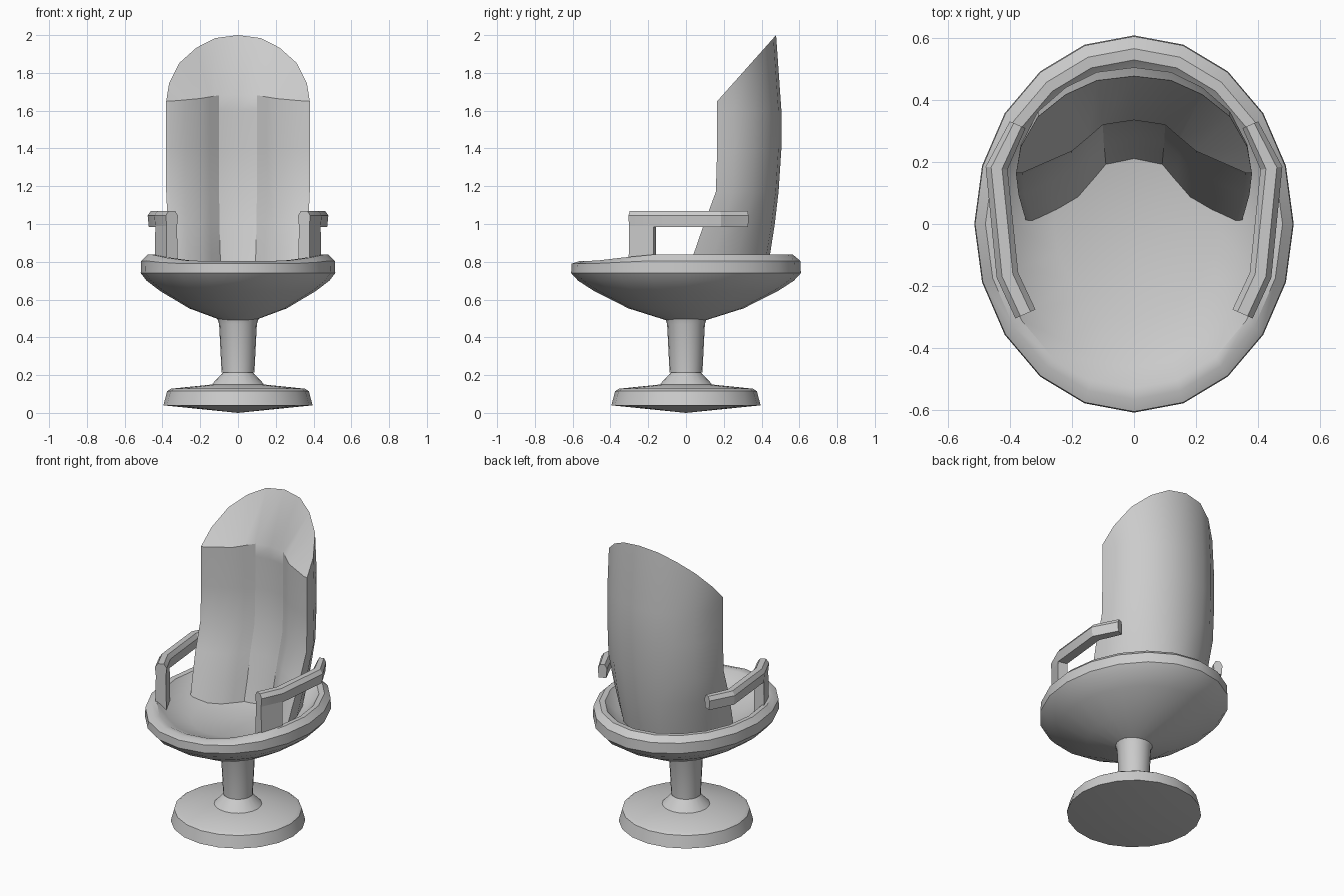
import bpy, bmesh, math

if "Cube" in bpy.data.objects:
    bpy.data.objects.remove(bpy.data.objects["Cube"])


def finish(name, verts, faces, angle=35):
    me = bpy.data.meshes.new(name)
    me.from_pydata(verts, [], faces)
    bm = bmesh.new()
    bm.from_mesh(me)
    bmesh.ops.remove_doubles(bm, verts=bm.verts, dist=0.0005)
    bmesh.ops.recalc_face_normals(bm, faces=bm.faces)
    bm.to_mesh(me)
    bm.free()
    ob = bpy.data.objects.new(name, me)
    bpy.context.collection.objects.link(ob)
    bpy.ops.object.select_all(action='DESELECT')
    ob.select_set(True)
    bpy.context.view_layer.objects.active = ob
    bpy.ops.object.shade_smooth_by_angle(angle=math.radians(angle))
    return ob


def loft(rings, caps=True):
    """Vertices and faces joining closed rings of equal length."""
    n = len(rings[0])
    verts = [p for r in rings for p in r]
    faces = [(k * n + i, k * n + (i + 1) % n, (k + 1) * n + (i + 1) % n, (k + 1) * n + i)
             for k in range(len(rings) - 1) for i in range(n)]
    if caps:
        faces += [tuple(range(n))[::-1], tuple(range(len(verts) - n, len(verts)))]
    return verts, faces


def ellipse(rx, ry, z, n=20):
    return [(rx * math.cos(2 * math.pi * i / n), ry * math.sin(2 * math.pi * i / n), z)
            for i in range(n)]


# Pedestal: disc foot, cone collar and column
profile = [(0, 0), (.395, .04), (.375, .115), (.355, .128), (.14, .15), (.08, .213),
           (.087, .215), (.1, .47), (.11, .5), (0, .5)]
finish("pedestal", *loft([ellipse(r, r, z) for r, z in profile], False))

# Seat: oval dish with a raised rim that dips at the front
profile = [(0, .465), (.18, .492), (.5, .553), (.8, .645), (.94, .7), (1, .74), (.995, .805),
           (.93, .838), (.87, .835), (.76, .77), (.5, .715), (0, .7)]
rings = []
for f, z in profile:
    ring = ellipse(.515 * f, .608 * f, z)
    if z > .8:
        ring = [(x, y, zz - (.015 if f > .95 else .035) * min(1, max(0, (-y - .2) / .3)))
                for x, y, zz in ring]
    rings.append(ring)
finish("seat", *loft(rings, False))

# Backrest: curved shell outside, hollowed cushion inside, slanted top
outer = [(.38, 0), (.365, .27), (.31, .58), (.22, .81), (.12, .955), (0, 1)]
inner = [(.36, 0), (.28, .035), (.2, .07), (.15, .112), (.1, .155), (0, .17)]
# level: z, front y, back y, width scale, inner depth scale
levels = [(.68, -.01, .41, .9, 1.25), (.84, .04, .445, .94, 1.22), (1.0, .095, .47, .98, 1.1),
          (1.17, .158, .49, 1, 1), (1.4, .165, .505, 1, 1), (1.6, .165, .505, 1, 1),
          (1.65, .165, .477, 1, 1)]
rings = []
for k, (z, yf, yb, s, d) in enumerate(levels):
    top = k == len(levels) - 1
    back = [(x * s, yf + t * (yb - yf), z + (.35 * t if top else 0)) for x, t in outer]
    front = [(x * s, yf + o * d, z + (.035 * o / .17 if top else 0)) for x, o in inner]
    back += [(-x, y, zz) for x, y, zz in back[-2::-1]]
    front += [(-x, y, zz) for x, y, zz in front[-2::-1]]
    rings.append(back + front[::-1])
verts, faces = loft(rings, False)
b = len(verts) - 22
faces += [(b + i, b + i + 1, b + 20 - i, b + 21 - i) for i in range(10)]
faces.append(tuple(range(22)))
finish("backrest", verts, faces, 30)


# Armrests: chamfered bent bar on a flat post, mirrored
def station(x, y, nx, ny, section):
    return [(x + nx * u, y + ny * u, z) for u, z in section]


bar = [(-.018, 1.07), (.018, 1.07), (.036, 1.045), (.03, .985), (-.03, .985), (-.036, 1.045)]
post = [(-.03, 1.03), (.03, 1.03), (.034, .75), (-.034, .75)]
path = [(.35, -.29, .9, -.4), (.408, -.165, .97, -.2), (.443, .18, .98, .13), (.375, .32, .7, .3)]
parts = [("armrest_bar", bar, path), ("armrest_post", post, path[:2])]
for name, section, pts in parts:
    ob = finish(name, *loft([station(*p, section) for p in pts]), 25)
    ob.modifiers.new("mirror", 'MIRROR').use_axis = (True, False, False)
